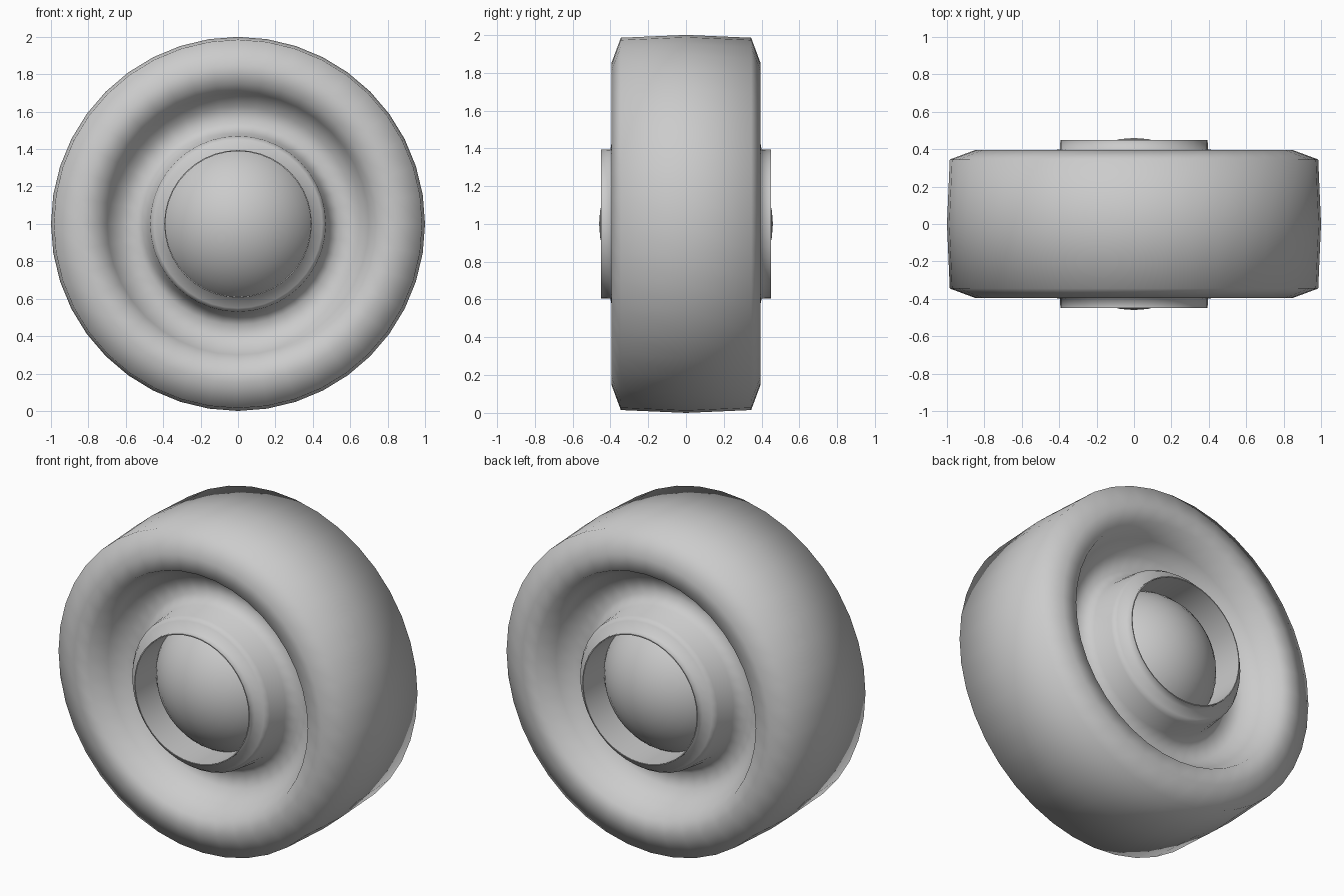
import bpy, bmesh, math

if "Cube" in bpy.data.objects:
    bpy.data.objects.remove(bpy.data.objects["Cube"])

SEGMENTS = 40
AXLE_Z = 1.0


def lathe(name, profile, closed=True, angle=60):
    """Revolve (radius, y) points around the wheel axle."""
    bm = bmesh.new()
    rings = []
    for r, y in profile:
        rings.append([bm.verts.new((r * math.cos(a), y, AXLE_Z + r * math.sin(a)))
                      for a in (2 * math.pi * i / SEGMENTS for i in range(SEGMENTS))])
    pairs = list(zip(rings, rings[1:]))
    if closed:
        pairs.append((rings[-1], rings[0]))
    for a, b in pairs:
        for i in range(SEGMENTS):
            j = (i + 1) % SEGMENTS
            bm.faces.new((a[i], a[j], b[j], b[i]))
    bmesh.ops.recalc_face_normals(bm, faces=bm.faces)
    mesh = bpy.data.meshes.new(name)
    bm.to_mesh(mesh)
    bm.free()
    obj = bpy.data.objects.new(name, mesh)
    bpy.context.collection.objects.link(obj)
    smooth(obj, angle)
    return obj


def smooth(obj, angle):
    bpy.ops.object.select_all(action='DESELECT')
    obj.select_set(True)
    bpy.context.view_layer.objects.active = obj
    bpy.ops.object.shade_smooth_by_angle(angle=math.radians(angle))


# Tyre, dished rim and hub collar: one half of the section, mirrored across y
half = [
    (0.985, -0.345), (0.85, -0.395), (0.75, -0.39),   # shoulder and sidewall
    (0.70, -0.27), (0.63, -0.19), (0.54, -0.17),      # dish
    (0.485, -0.23), (0.47, -0.36), (0.45, -0.39),     # hub flank
    (0.395, -0.40), (0.394, -0.45), (0.388, -0.45),   # thin collar
]
profile = [(1.0, 0.0)] + half + [(r, -y) for r, y in reversed(half)]
lathe("wheel", profile, angle=80)

# Round axle cap seen through the hub bore
bpy.ops.mesh.primitive_uv_sphere_add(segments=40, ring_count=20, radius=0.46,
                                     location=(0, 0, AXLE_Z),
                                     rotation=(math.pi / 2, 0, 0))
ball = bpy.context.object
ball.name = "axle_ball"
smooth(ball, 60)
